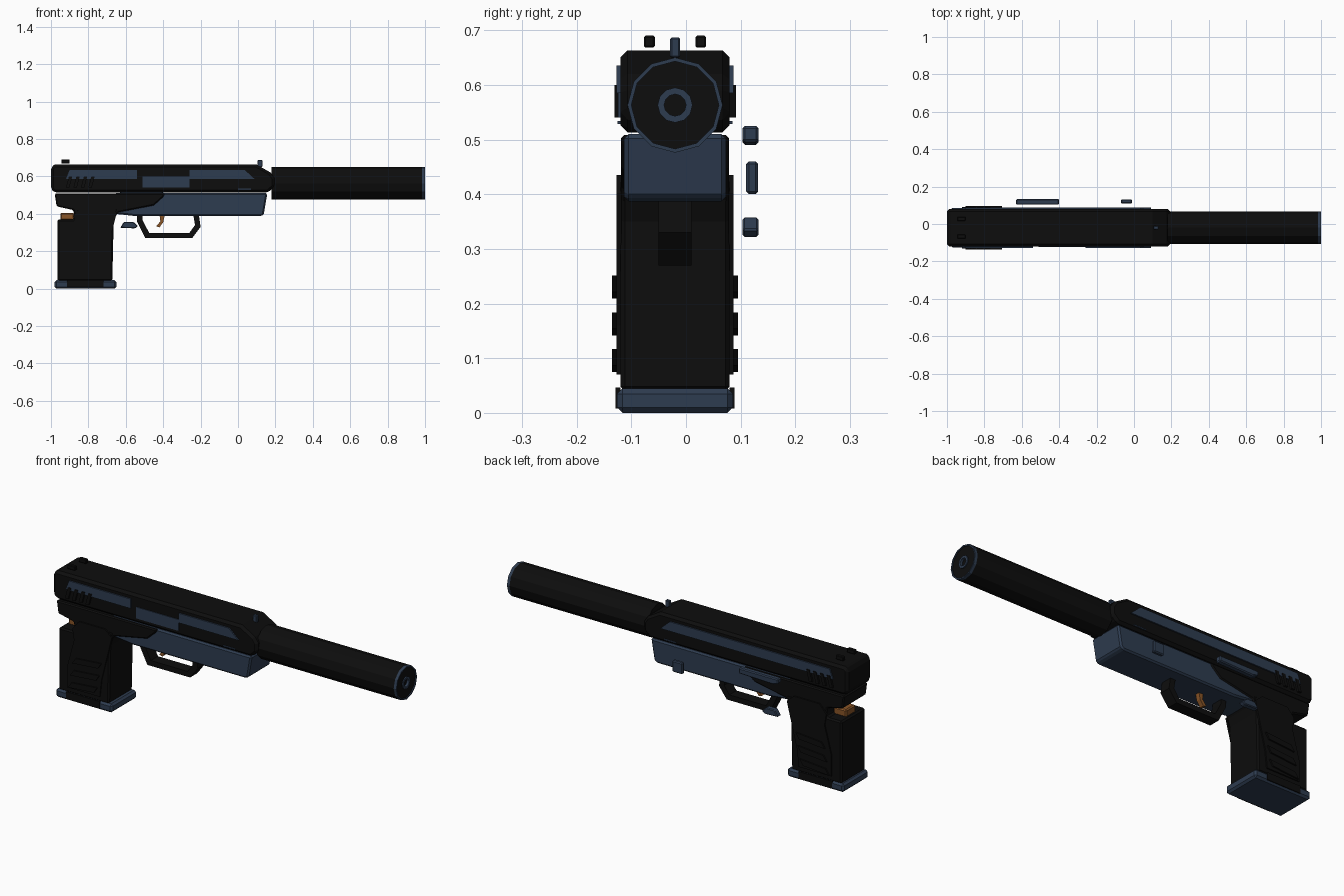
import bpy
import bmesh
import math
from mathutils import Vector

if "Cube" in bpy.data.objects:
    bpy.data.objects.remove(bpy.data.objects["Cube"], do_unlink=True)

CENTRE = -.02    # y of the plane of symmetry
BORE = .563      # height of the barrel axis


def material(name, colour):
    mat = bpy.data.materials.new(name)
    mat.use_nodes = True
    mat.diffuse_color = (*colour, 1)
    shader = mat.node_tree.nodes["Principled BSDF"]
    shader.inputs["Base Color"].default_value = (*colour, 1)
    shader.inputs["Roughness"].default_value = .6
    return mat


black = material("matte black", (.004, .004, .004))
blue = material("slate blue", (.027, .045, .08))
orange = material("burnt orange", (.25, .09, .02))


def finish(name, bm, mat, bevel=0):
    bmesh.ops.recalc_face_normals(bm, faces=bm.faces)
    mesh = bpy.data.meshes.new(name)
    bm.to_mesh(mesh)
    bm.free()
    mesh.materials.append(mat)
    obj = bpy.data.objects.new(name, mesh)
    bpy.context.collection.objects.link(obj)
    if bevel:
        mod = obj.modifiers.new("chamfer", "BEVEL")
        mod.width = bevel
        mod.segments = 1
        mod.limit_method = "ANGLE"
        mod.angle_limit = math.radians(40)
    return obj


def prism(name, outline, y_near, y_far, mat, bevel=0):
    """Extrude a side outline of (x, z) points between two y planes."""
    bm = bmesh.new()
    face = bm.faces.new([bm.verts.new((x, y_near, z)) for x, z in outline])
    extruded = bmesh.ops.extrude_face_region(bm, geom=[face])["geom"]
    moved = [v for v in extruded if isinstance(v, bmesh.types.BMVert)]
    bmesh.ops.translate(bm, verts=moved, vec=(0, y_far - y_near, 0))
    return finish(name, bm, mat, bevel)


def body(name, outline, half_width, mat, bevel=0):
    return prism(name, outline, CENTRE - half_width, CENTRE + half_width, mat, bevel)


def plate(name, outline, inner, outer, mat, sides=(-1, 1)):
    for side in sides:
        label = name + ("_left" if side > 0 else "_right")
        prism(label, outline, CENTRE + side * inner, CENTRE + side * outer, mat)


def box(left, right, low, high):
    return [(left, low), (right, low), (right, high), (left, high)]


def tube(name, start, end, outer, inner, mat):
    """Twelve-sided ring or disc around the bore axis."""
    bm = bmesh.new()
    corners = [(start, inner), (end, inner), (end, outer), (start, outer)]
    verts = [bm.verts.new((x, CENTRE, BORE + r)) for x, r in corners]
    edges = [bm.edges.new((verts[i], verts[i - 1])) for i in range(len(verts))]
    bmesh.ops.spin(bm, geom=verts + edges, cent=Vector((0, CENTRE, BORE)),
                   axis=(1, 0, 0), angle=math.tau, steps=12, use_merge=False)
    bmesh.ops.remove_doubles(bm, verts=bm.verts, dist=.0005)
    bmesh.ops.dissolve_degenerate(bm, edges=bm.edges, dist=.0005)
    return finish(name, bm, mat)


# Slide with a sloped nose
body("slide", [(-1, .53), (-1, .65), (-.98, .663), (.1, .663), (.175, .62),
               (.195, .59), (.195, .545), (.16, .513), (-.98, .513)],
     .1, black, .014)

# Painted side stripes; the right one is broken by the ejection port
stripe_end = [(.09, .585), (.035, .635)]
plate("slide_stripe", [(-.92, .585), *stripe_end, (-.9, .635)], .098, .107, blue, [1])
plate("rear_slide_stripe", [(-.92, .585), (-.54, .585), (-.54, .635), (-.9, .635)],
      .098, .107, blue, [-1])
plate("front_slide_stripe", [(-.26, .585), *stripe_end, (-.26, .635)],
      .098, .107, blue, [-1])
plate("ejection_port", box(-.51, -.26, .54, .6), .098, .104, blue, [-1])
plate("slide_mark", box(0, .07, .528, .534), .098, .105, blue)

# Slanted grip serrations
for i in range(4):
    x = -.92 + i * .04
    plate(f"serration_{i}", [(x, .54), (x + .018, .54), (x + .034, .6), (x + .016, .6)],
          .098, .111, black)

# Sights
for side in (-1, 1):
    y = CENTRE + side * .047
    prism("rear_sight_" + ("left" if side > 0 else "right"),
          box(-.945, -.9, .668, .69), y - .01, y + .01, black, .003)
body("front_sight", box(.105, .13, .65, .687), .009, blue, .003)

# Frame
body("front_frame", [(-.66, .51), (.157, .51), (.138, .4), (.125, .387),
                     (-.54, .387), (-.66, .4)], .093, blue, .008)
body("rear_frame", [(-.98, .508), (-.39, .508), (-.4, .49), (-.45, .445),
                    (-.64, .408), (-.68, .35), (-.87, .35), (-.88, .42),
                    (-.97, .44)], .099, black, .006)

# Grip, side panels and ridges
body("grip", [(-.965, .37), (-.88, .37), (-.86, .43), (-.64, .43), (-.665, .35),
              (-.672, .04), (-.965, .04)], .1, black, .008)
plate("grip_panel", [(-.91, .07), (-.72, .07), (-.71, .16), (-.65, .4), (-.69, .435),
                     (-.84, .435), (-.88, .39), (-.87, .33), (-.91, .18)],
      .098, .107, black)
for i in range(3):
    z = .075 + i * .067
    x = -.9 + i * .012
    plate(f"grip_ridge_{i}", [(x, z), (x + .15, z + .012), (x + .17, z + .042),
                              (x + .02, z + .03)], .1, .115, black)

# Magazine base and hammer pin
body("magazine_base", box(-.98, -.65, 0, .045), .106, blue, .01)
plate("base_clip", box(-.915, -.72, .008, .046), .1, .109, black)
body("hammer_pin", box(-.95, -.875, .365, .405), .04, orange, .006)

# Trigger and guard
body("trigger_guard", [(-.54, .4), (-.54, .36), (-.495, .27), (-.245, .27), (-.2, .33),
                       (-.21, .4), (-.24, .4), (-.23, .34), (-.26, .298),
                       (-.475, .298), (-.51, .365), (-.51, .4)], .03, black)
body("trigger", [(-.42, .4), (-.39, .4), (-.4, .355), (-.42, .327), (-.437, .333),
                 (-.415, .36)], .012, orange)

# Controls standing off the left side
prism("slide_stop", [(-.63, .5), (-.6, .49), (-.4, .495), (-.4, .525), (-.63, .525)],
      .103, .133, blue, .005)
prism("magazine_release", [(-.63, .325), (-.61, .357), (-.56, .357), (-.535, .335),
                           (-.55, .322)], .103, .133, blue, .004)
prism("takedown_pin", box(-.07, -.01, .4, .46), .11, .132, blue, .005)

# Long barrel tube with a ringed end
tube("barrel_tube", .18, .985, .087, 0, black)
tube("end_rim", .985, 1, .087, .08, blue)
tube("end_face", .98, .995, .08, .03, black)
tube("muzzle_ring", .98, 1, .032, .02, blue)
tube("muzzle_bore", .98, .987, .02, 0, black)
